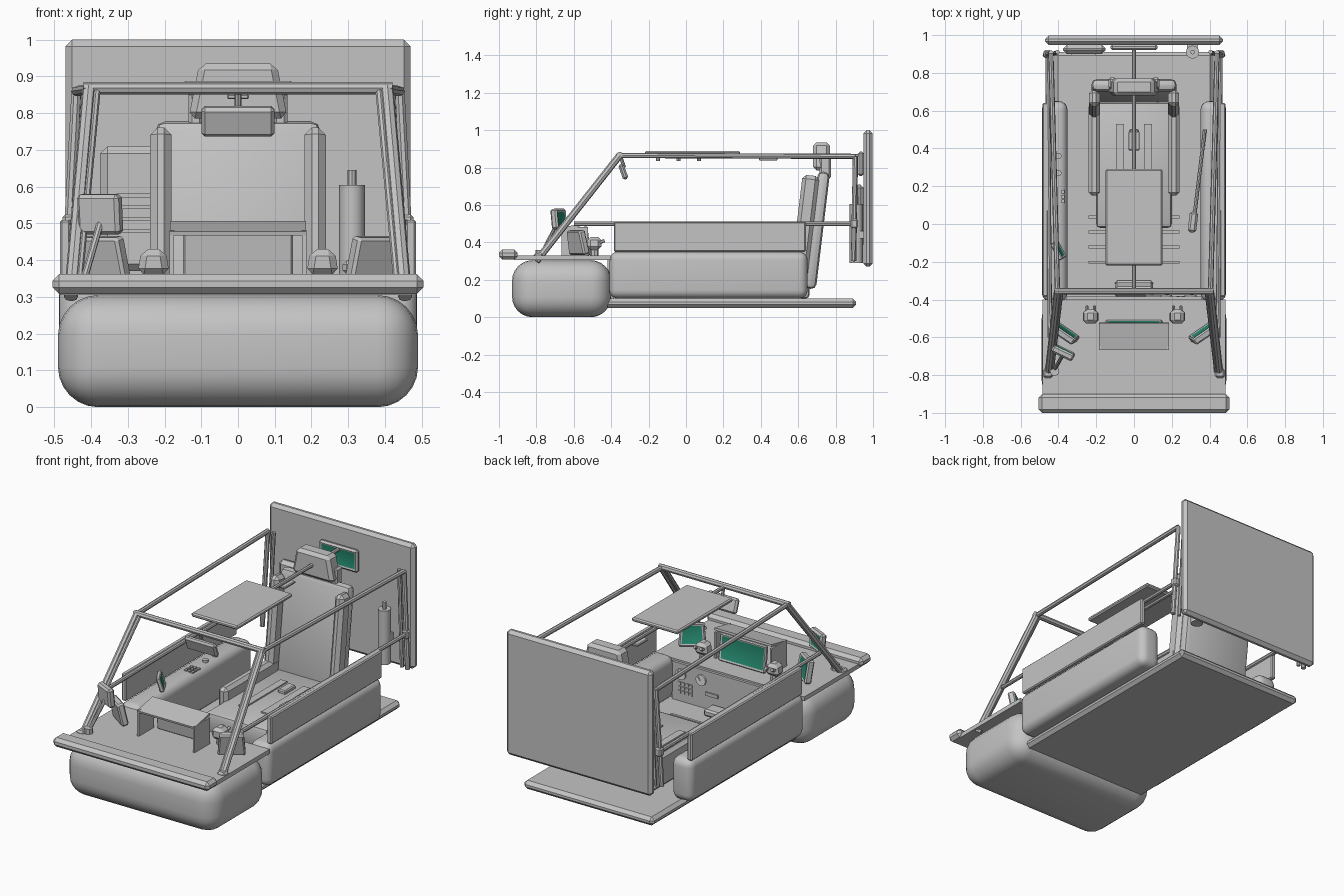
import bpy, bmesh, math
from mathutils import Vector, Matrix, Euler

if "Cube" in bpy.data.objects:
    bpy.data.objects.remove(bpy.data.objects["Cube"])


def material(name, rgb):
    m = bpy.data.materials.new(name)
    m.diffuse_color = (*rgb, 1)
    m.use_nodes = True
    m.node_tree.nodes["Principled BSDF"].inputs["Base Color"].default_value = m.diffuse_color
    return m


GREY = material("hull grey", (0.55, 0.55, 0.55))
GREEN = material("screen green", (0.02, 0.27, 0.17))
WHITE = material("dial white", (0.8, 0.8, 0.8))


def finish(name, bm, mat):
    bmesh.ops.recalc_face_normals(bm, faces=bm.faces)
    me = bpy.data.meshes.new(name)
    bm.to_mesh(me)
    bm.free()
    ob = bpy.data.objects.new(name, me)
    bpy.context.collection.objects.link(ob)
    me.materials.append(mat)
    me.materials.append(GREEN)
    bpy.ops.object.select_all(action='DESELECT')
    ob.select_set(True)
    bpy.context.view_layer.objects.active = ob
    bpy.ops.object.shade_smooth_by_angle(angle=math.radians(32))
    return ob


def box(name, loc, size, rot=(0, 0, 0), bevel=0.0, seg=1, taper=1.0, screen=False, mat=GREY):
    """Box with optional bevel, tapered top and inset green screen on local +y."""
    bm = bmesh.new()
    bmesh.ops.create_cube(bm, size=1)
    for v in bm.verts:
        if v.co.z > 0:
            v.co.x *= taper
        v.co = Vector(a * b for a, b in zip(v.co, size))
    if bevel:
        bmesh.ops.bevel(bm, geom=bm.edges[:], offset=bevel, segments=seg,
                        profile=0.5, affect='EDGES', clamp_overlap=True)
    if screen:
        bm.normal_update()
        face = max(bm.faces, key=lambda f: f.normal.y * f.calc_area())
        bmesh.ops.inset_individual(bm, faces=[face], thickness=0.012, depth=-0.004)
        face.material_index = 1
    bm.transform(Matrix.Translation(loc) @ Euler(rot).to_matrix().to_4x4())
    return finish(name, bm, mat)


def span(name, x, y, z, **kw):
    """Box given by its extents."""
    return box(name, [(a + b) / 2 for a, b in (x, y, z)], [b - a for a, b in (x, y, z)], **kw)


def tube(name, a, b, r, sides=8, mat=GREY):
    a, b = Vector(a), Vector(b)
    d = b - a
    bm = bmesh.new()
    bmesh.ops.create_cone(bm, cap_ends=True, segments=sides, radius1=r, radius2=r, depth=d.length)
    bm.transform(Matrix.Translation((a + b) / 2) @ d.to_track_quat('Z', 'Y').to_matrix().to_4x4())
    return finish(name, bm, mat)


SIDES = ((-1, "left"), (1, "right"))

# Hull: nose pod, deck, bumper bar, floor, rear board
span("nose_pod", (-.49, .49), (-.93, -.40), (0, .305), bevel=.11, seg=6)
span("front_deck", (-.485, .485), (-.92, -.40), (.305, .33))
span("bumper_bar", (-.505, .505), (-1, -.90), (.308, .362), bevel=.018)
span("floor", (-.42, .42), (-.45, .91), (.05, .10), bevel=.018)
span("rear_board", (-.47, .47), (.948, .998), (.27, 1), bevel=.018)

# Side pods and side panels
for s, side in SIDES:
    box(f"{side}_side_pod", (s * .42, .12, .225), (.135, 1.06, .25), bevel=.045, seg=5)
    box(f"{side}_side_panel", (s * .47, .128, .43), (.03, 1.025, .16), bevel=.006)

# Roll cage
for s, side in SIDES:
    foot, top, rear = (s * .455, -.80, .30), (s * .405, -.355, .865), (s * .44, .905, .86)
    tube(f"{side}_front_pillar", foot, top, .019)
    tube(f"{side}_pillar_brace", (s * .435, -.78, .33), (s * .385, -.36, .86), .011)
    box(f"{side}_pillar_foot", (s * .455, -.79, .325), (.05, .05, .035), bevel=.01)
    tube(f"{side}_roof_rail", top, rear, .014)
    tube(f"{side}_rear_post", rear, (s * .47, .895, .30), .014)
    tube(f"{side}_rear_post_brace", (s * .405, .91, .86), (s * .43, .90, .30), .011)
    tube(f"{side}_waist_rail", (s * .445, -.60, .50), (s * .458, .91, .50), .012)
    box(f"{side}_rail_clamp", (s * .458, .90, .50), (.04, .04, .05), bevel=.008)
tube("front_roof_bar", (-.42, -.355, .868), (.42, -.355, .868), .017)
tube("roof_spine", (0, -.355, .862), (0, .95, .862), .011)
span("roof_panel", (-.15, .15), (-.22, .29), (.865, .888), bevel=.007)
span("roof_lamp", (-.03, .03), (.39, .49), (.838, .852), bevel=.004)
for i in range(3):
    tube("roof_switch", (0, -.15 + i * .11, .865), (0, -.15 + i * .11, .835), .010)

# Hanging monitor under the front roof bar
box("hanging_monitor", (0, -.335, .778), (.20, .03, .085), rot=(.35, 0, 0), bevel=.010)
tube("monitor_bracket", (0, -.35, .86), (0, -.33, .80), .009)

# Seat
span("seat_base", (-.20, .20), (-.02, .66), (.10, .22), bevel=.02, seg=2)
box("seat_back", (0, .70, .465), (.45, .065, .63), rot=(-.12, 0, 0), bevel=.028, seg=2)
for s, side in SIDES:
    box(f"{side}_back_bolster", (s * .21, .635, .48), (.058, .09, .56), rot=(-.12, 0, 0), bevel=.02)
    span(f"{side}_cushion_bolster", *[sorted((s * .18, s * .24))], (.15, .64), (.10, .29), bevel=.018)
    span(f"{side}_seat_strap", *[sorted((s * .052, s * .095))], (.14, .53), (.218, .228))
    box(f"{side}_headrest_stalk", (s * .115, .745, .80), (.04, .06, .12), bevel=.01)
box("headrest", (0, .725, .86), (.27, .09, .15), bevel=.018, taper=.78)
span("seat_buckle", (-.025, .025), (.40, .50), (.215, .24), bevel=.006)

# Floor treads and front interior wall with dials and keypad
for i in range(4):
    span("floor_tread", (-.24, .24), (-.21 + i * .08, -.195 + i * .08), (.10, .115))
span("dash_wall", (-.36, .36), (-.42, -.385), (.10, .32))
for x in (.30, .17):
    tube("dial", (x, -.39, .26), (x, -.376, .26), .032, 16, WHITE)
    tube("dial_hand", (x, -.374, .26), (x + .015, -.374, .28), .003, 4)
for i in range(12):
    box("keypad_key", (.31 - i % 4 * .025, -.384, .205 - i // 4 * .025), (.018, .008, .018))
span("dash_slot", (.06, .14), (-.386, -.377), (.18, .20))
span("dash_ledge", (-.10, .10), (-.385, -.30), (.10, .14), bevel=.01)

# Central hood with its screen
box("hood_top", (0, -.595, .487), (.37, .145, .012), rot=(.2, 0, 0))
for s, side in SIDES:
    box(f"{side}_hood_side", (s * .18, -.595, .405), (.012, .14, .155))
box("centre_screen", (0, -.53, .408), (.30, .025, .155), rot=(.12, 0, 0), bevel=.006, screen=True)
for s, side in SIDES:
    # Hand controllers
    tube(f"{side}_control_stem", (s * .23, -.49, .32), (s * .23, -.49, .37), .022)
    box(f"{side}_control_knob", (s * .23, -.49, .395), (.088, .075, .07), bevel=.018, taper=.75)
    for dx in (-.02, .02):
        tube(f"{side}_control_button", (s * .23 + dx, -.46, .40), (s * .23 + dx, -.435, .41), .009, 6)
    # Angled side screens
    box(f"{side}_side_screen", (s * .365, -.58, .40), (.15, .04, .13),
        rot=(.2, 0, s * .6), bevel=.008, taper=.85, screen=True)

# Monitor on a post
tube("post_base", (-.42, -.78, .325), (-.42, -.78, .36), .025)
tube("monitor_post", (-.42, -.77, .345), (-.375, -.69, .50), .010)
box("post_monitor", (-.375, -.68, .525), (.125, .04, .11), rot=(.1, 0, -.45), bevel=.010, screen=True)

# Left console: upright screen, knobs and keys on the pod
box("console_screen", (-.40, -.14, .39), (.10, .025, .085), rot=(.3, 0, -1.05), bevel=.005, screen=True)
for i in range(2):
    tube("console_knob", (-.40, .27 + i * .09, .345), (-.40, .27 + i * .09, .362), .016, 12)
for i in range(9):
    box("console_key", (-.42 + i % 3 * .022, .12 + i // 3 * .025, .352), (.015, .018, .008))

# Right console: lever with grip
tube("lever", (.375, .50, .37), (.322, .06, .385), .010)
box("lever_grip", (.312, .01, .38), (.045, .11, .04), rot=(0, 0, -.12), bevel=.012)

# Equipment on the rear board: vented locker, screen, bottle
span("rear_locker", (-.375, -.15), (.90, .95), (.37, .71), bevel=.02)
for i in range(4):
    span("locker_vent", (-.33, -.20), (.892, .902), (.475 + i * .032, .485 + i * .032))
box("rear_screen", (0, .935, .82), (.25, .03, .13), rot=(0, 0, math.pi), bevel=.01, screen=True)
tube("bottle", (.31, .91, .29), (.31, .91, .605), .035, 12)
tube("bottle_valve", (.31, .91, .60), (.31, .91, .645), .012)
span("bottle_bracket", (.28, .34), (.91, .95), (.42, .46))
